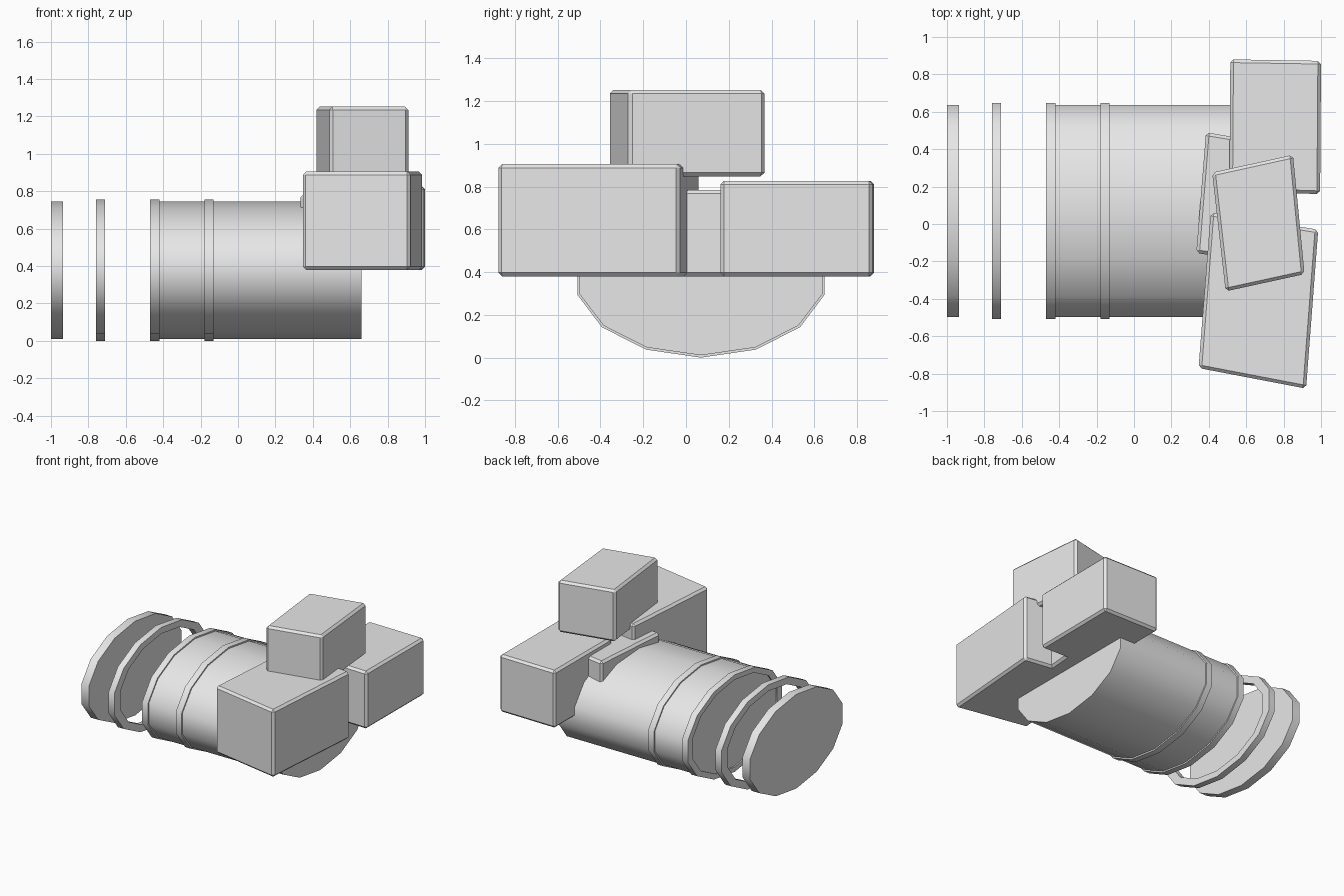
import bpy, bmesh, math

if "Cube" in bpy.data.objects:
    bpy.data.objects.remove(bpy.data.objects["Cube"])

grey = bpy.data.materials.new("light_grey")
grey.diffuse_color = (0.8, 0.8, 0.8, 1)
grey.use_nodes = True
grey.node_tree.nodes["Principled BSDF"].inputs["Base Color"].default_value = grey.diffuse_color

SIDES, CY, CZ = 14, 0.07, 0.378
RY, RZ = 0.582, 0.367          # barrel cross-section radii


def make_object(name, bm):
    bmesh.ops.recalc_face_normals(bm, faces=bm.faces)
    mesh = bpy.data.meshes.new(name)
    bm.to_mesh(mesh)
    bm.free()
    ob = bpy.data.objects.new(name, mesh)
    bpy.context.collection.objects.link(ob)
    mesh.materials.append(grey)
    return ob


def loop(bm, x, grow, scale=1.0):
    pts = [2 * math.pi * i / SIDES for i in range(SIDES)]
    return [bm.verts.new((x, CY + (RY + grow) * scale * math.sin(a),
                          CZ - (RZ + grow) * scale * math.cos(a))) for a in pts]


def drum(name, x0, x1, grow=0.0, hole=None):
    """Oval drum along x; hole is the inner scale for an open ring."""
    bm = bmesh.new()
    a, b = loop(bm, x0, grow), loop(bm, x1, grow)
    loops = [a, b]
    if hole:
        loops += [loop(bm, x1, grow, hole), loop(bm, x0, grow, hole), a]
    else:
        bm.faces.new(a)
        bm.faces.new(b)
    for p, q in zip(loops, loops[1:]):
        for i in range(SIDES):
            j = (i + 1) % SIDES
            bm.faces.new((p[i], p[j], q[j], q[i]))
    ob = make_object(name, bm)
    bpy.ops.object.select_all(action='DESELECT')
    ob.select_set(True)
    bpy.context.view_layer.objects.active = ob
    bpy.ops.object.shade_smooth_by_angle(angle=math.radians(45))


def block(name, corners, z0, z1):
    """Skewed box with chamfered edges."""
    bm = bmesh.new()
    lo = [bm.verts.new((x, y, z0)) for x, y in corners]
    hi = [bm.verts.new((x, y, z1)) for x, y in corners]
    bm.faces.new(lo)
    bm.faces.new(hi)
    for i in range(4):
        j = (i + 1) % 4
        bm.faces.new((lo[i], lo[j], hi[j], hi[i]))
    bmesh.ops.recalc_face_normals(bm, faces=bm.faces)
    bmesh.ops.bevel(bm, geom=bm.edges[:], offset=0.017, segments=1,
                    affect='EDGES', profile=0.5)
    make_object(name, bm)


# Barrel, its bands, the loose ring and the end disc
drum("barrel", -0.46, 0.66)
drum("end_band", -0.47, -0.42, 0.011, 0.9)
drum("middle_band", -0.18, -0.13, 0.011, 0.9)
drum("loose_ring", -0.76, -0.71, 0.011, 0.87)
drum("end_disc", -1.0, -0.935)

# Stacked blocks at the other end
block("front_block", [(0.345, -0.77), (0.92, -0.88), (0.985, -0.03), (0.41, 0.06)], 0.38, 0.905)
block("rear_block", [(0.51, 0.175), (0.995, 0.16), (1.0, 0.872), (0.515, 0.88)], 0.38, 0.827)
block("middle_block", [(0.333, -0.155), (0.75, -0.22), (0.80, 0.42), (0.385, 0.49)], 0.38, 0.785)
block("top_block", [(0.49, -0.36), (0.912, -0.268), (0.85, 0.37), (0.418, 0.275)], 0.848, 1.252)
